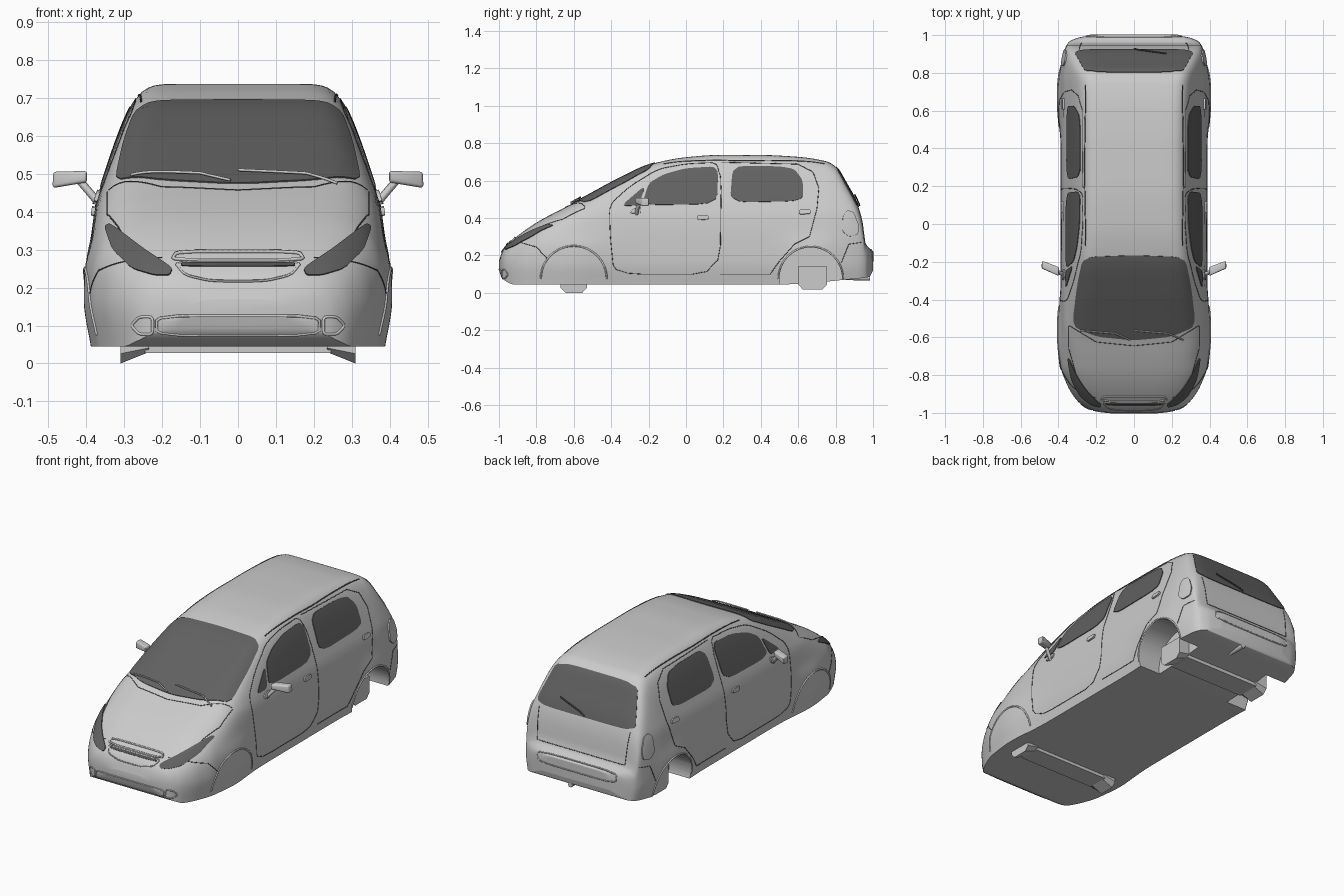
import bpy, bmesh, math
from mathutils import Vector
from mathutils.bvhtree import BVHTree

if "Cube" in bpy.data.objects:
    bpy.data.objects.remove(bpy.data.objects["Cube"])


def material(name, v):
    m = bpy.data.materials.new(name)
    m.diffuse_color = (v, v, v, 1)
    m.use_nodes = True
    m.node_tree.nodes["Principled BSDF"].inputs["Base Color"].default_value = m.diffuse_color
    return m


GLASS = material("dark_glass", 0.12)
DARK = material("dark_trim", 0.08)


def finish(name, bm, mat=None, angle=35):
    bmesh.ops.recalc_face_normals(bm, faces=bm.faces)
    me = bpy.data.meshes.new(name)
    bm.to_mesh(me)
    bm.free()
    ob = bpy.data.objects.new(name, me)
    bpy.context.collection.objects.link(ob)
    if mat:
        me.materials.append(mat)
    smooth(ob, angle)
    return ob


def smooth(ob, angle=35):
    bpy.ops.object.select_all(action='DESELECT')
    ob.select_set(True)
    bpy.context.view_layer.objects.active = ob
    bpy.ops.object.shade_smooth_by_angle(angle=math.radians(angle))


def curve(pts):
    """Monotone cubic through (position, value) points."""
    d = [(b[1] - a[1]) / (b[0] - a[0]) for a, b in zip(pts, pts[1:])]
    m = [d[0]] + [2 * a * b / (a + b) if a * b > 0 else 0 for a, b in zip(d, d[1:])] + [d[-1]]

    def f(x):
        x = min(max(x, pts[0][0]), pts[-1][0])
        i = next((k for k in range(len(d)) if x <= pts[k + 1][0]), len(d) - 1)
        (x0, a), (x1, b) = pts[i], pts[i + 1]
        h = x1 - x0
        t = (x - x0) / h
        return (a * (1 + 2 * t) * (1 - t) ** 2 + b * t * t * (3 - 2 * t)
                + h * m[i] * t * (1 - t) ** 2 + h * m[i + 1] * t * t * (t - 1))
    return f


# Body: centreline top, underside, plan width, side section, corner squareness
top = curve([(-1, .17), (-.985, .215), (-.97, .24), (-.9, .305), (-.8, .375), (-.7, .43), (-.62, .47),
             (-.5, .535), (-.35, .615), (-.18, .69), (0, .725), (.2, .738), (.4, .737), (.6, .727),
             (.75, .703), (.8, .675), (.86, .58), (.92, .465), (.945, .37), (.957, .27), (.975, .245), (1, .22)])
low = curve([(-1, .13), (-.985, .085), (-.96, .06), (-.92, .045), (.5, .045), (.9, .075), (.98, .085), (1, .12)])
plan = curve([(-1, .12), (-.99, .2), (-.97, .26), (-.93, .308), (-.85, .355), (-.75, .384), (-.6, .388),
              (.75, .388), (.85, .38), (.92, .367), (.96, .348), (.985, .3), (1, .22)])
side = curve([(.04, .95), (.17, 1), (.3, .995), (.42, .965), (.46, .935), (.68, .75), (.74, .70)])
square = curve([(-1, 4), (-.75, 5), (-.5, 8), (-.1, 12), (.8, 12), (1, 8)])


def section(y):
    half, n, lo, hi = [], square(y), low(y), top(y)
    for u, v in [(1, i / 22) for i in range(22)] + [(1 - i / 16, 1) for i in range(17)]:
        r = (u ** n + v ** n) ** (1 / n)
        z = lo + (hi - lo) * v / r
        flare = .019 * (math.exp(-((y + .58) / .16) ** 2) + math.exp(-((y - .67) / .15) ** 2))
        flare *= 1 / (1 + math.exp((z - .29) / .02))
        half.append((u / r * (plan(y) * side(z) + flare), y, z))
    return half + [(-x, y, z) for x, y, z in half[-2::-1]]


bm = bmesh.new()
N = 140
rings = [[bm.verts.new(p) for p in section(math.sin(math.pi * (i / N - .5)))] for i in range(N + 1)]
for a, b in zip(rings, rings[1:]):
    for i in range(len(a)):
        j = (i + 1) % len(a)
        bm.faces.new((a[i], a[j], b[j], b[i]))
bm.faces.new(rings[0])
bm.faces.new(rings[-1][::-1])
bmesh.ops.recalc_face_normals(bm, faces=bm.faces)
TREE = BVHTree.FromBMesh(bm)
body = finish("body", bm)

# Wheel arch cut-outs
WHEELS = [("front", -.6, .172), ("rear", .667, .168)]
for name, y, r in WHEELS:
    for s in (-1, 1):
        c = bmesh.new()
        bmesh.ops.create_cone(c, cap_ends=True, segments=48, radius1=r, radius2=r, depth=.36)
        for v in c.verts:
            v.co = (s * .42 + v.co.z, y + v.co.x, .075 + v.co.y)
        cut = finish("arch_cutter", c)
        cut.hide_render = True
        mod = body.modifiers.new("arch", 'BOOLEAN')
        mod.operation, mod.solver, mod.object = 'DIFFERENCE', 'EXACT', cut
        bpy.context.view_layer.objects.active = body
        bpy.ops.object.modifier_apply(modifier=mod.name)
        bpy.data.objects.remove(cut)
smooth(body)

VIEWS = {"right": lambda a, b: ((2, a, b), (-1, 0, 0)), "left": lambda a, b: ((-2, a, b), (1, 0, 0)),
         "front": lambda a, b: ((a, -2, b), (0, 1, 0)), "rear": lambda a, b: ((a, 2, b), (0, -1, 0)),
         "top": lambda a, b: ((a, b, 2), (0, 0, -1))}


def project(view, p, off):
    """Drop a 2D point onto the body from one side."""
    o, d = map(Vector, VIEWS[view](*p))
    co, n, _, _ = TREE.ray_cast(o, d)
    if co is None:
        co, n, _, _ = TREE.find_nearest(o + d * 1.5)
    return co + (n if n.dot(d) < 0 else -n) * off


def dense(pts, closed=True, rounds=2, step=.015):
    for _ in range(rounds if closed else 0):
        pts = [(a[0] + (b[0] - a[0]) * t, a[1] + (b[1] - a[1]) * t)
               for a, b in zip(pts, pts[1:] + pts[:1]) for t in (.15, .85)]
    out = []
    for a, b in zip(pts, pts[1:] + pts[:1] if closed else pts[1:]):
        k = max(1, int(math.dist(a, b) / step))
        out += [(a[0] + (b[0] - a[0]) * i / k, a[1] + (b[1] - a[1]) * i / k) for i in range(k)]
    return out if closed else out + [pts[-1]]


def panel(name, view, outline, mat=None, off=.004):
    """Thin plate that follows the body surface."""
    pts = dense(outline)
    cx, cy = (sum(p[i] for p in pts) / len(pts) for i in (0, 1))
    bm = bmesh.new()
    rows = []
    for k, o in [(1, -.004)] + [(1 - i / 12, off) for i in range(12)]:
        rows.append([bm.verts.new(project(view, (cx + (x - cx) * k, cy + (y - cy) * k), o)) for x, y in pts])
    mid = bm.verts.new(project(view, (cx, cy), off))
    n = len(pts)
    for a, b in zip(rows, rows[1:]):
        for i in range(n):
            bm.faces.new((a[i], a[(i + 1) % n], b[(i + 1) % n], b[i]))
    for i in range(n):
        bm.faces.new((rows[-1][i], rows[-1][(i + 1) % n], mid))
    return finish(name, bm, mat)


def tube(name, pts, r, mat=None, closed=False):
    cu = bpy.data.curves.new(name, 'CURVE')
    cu.dimensions, cu.bevel_depth, cu.bevel_resolution, cu.use_fill_caps = '3D', r, 1, True
    sp = cu.splines.new('POLY')
    sp.points.add(len(pts) - 1)
    for q, p in zip(sp.points, pts):
        q.co = (*p, 1)
    sp.use_cyclic_u = closed
    if mat:
        cu.materials.append(mat)
    ob = bpy.data.objects.new(name, cu)
    bpy.context.collection.objects.link(ob)


def seam(name, view, pts, closed=False, r=.002, mat=DARK, off=0):
    tube(name, [project(view, p, off) for p in dense(pts, closed)], r, mat, closed)


def prism(name, verts, faces, bevel=0, mat=None):
    bm = bmesh.new()
    vs = [bm.verts.new(v) for v in verts]
    for f in faces:
        bm.faces.new([vs[i] for i in f])
    if bevel:
        bmesh.ops.bevel(bm, geom=bm.edges[:], offset=bevel, segments=3, affect='EDGES', profile=.5)
    finish(name, bm, mat)


BOX = [(0, 1, 2, 3), (4, 5, 6, 7), (0, 1, 5, 4), (1, 2, 6, 5), (2, 3, 7, 6), (3, 0, 4, 7)]

# Windscreen, rear window, front and rear details
panel("windscreen", "top", [(-.268, -.175), (0, -.165), (.268, -.175), (.30, -.33), (.325, -.54),
                            (.2, -.595), (0, -.615), (-.2, -.595), (-.325, -.54), (-.30, -.33)], GLASS)
panel("rear_window", "rear", [(-.255, .672), (.255, .672), (.29, .56), (.315, .475), (.25, .458),
                              (-.25, .458), (-.315, .475), (-.29, .56)], GLASS)
panel("grille", "front", [(-.17, .268), (.17, .268), (.14, .235), (.07, .219), (-.07, .219), (-.14, .235)])
panel("grille_slot", "front", [(-.15, .253), (.15, .253), (.15, .263), (-.15, .263)], DARK, .007)
seam("grille_rim", "front", [(-.17, .268), (.17, .268), (.14, .232), (.07, .216), (-.07, .216), (-.14, .232)],
     True, .003, None, .003)
seam("bonnet_trim", "front", [(-.175, .272), (.175, .272), (.16, .294), (-.16, .294)], True, .005, None, .002)
panel("lower_intake", "front", [(-.21, .077), (.21, .077), (.21, .123), (-.21, .123)], None, .002)
seam("intake_rim", "front", [(-.215, .074), (.215, .074), (.215, .126), (-.215, .126)], True, .004, None)
panel("plate_recess", "rear", [(-.25, .175), (.25, .175), (.25, .225), (-.25, .225)], None, .002)
seam("rear_bumper_rim", "rear", [(-.25, .172), (.25, .172), (.25, .23), (-.25, .23)], True, .004, None)
seam("tailgate_seam", "rear", [(-.29, .45), (-.28, .27), (.28, .27), (.29, .45)])
seam("bonnet_rear_seam", "top", [(-.34, -.54), (-.2, -.625), (0, -.645), (.2, -.625), (.34, -.54)])
seam("rear_wiper", "rear", [(0, .465), (.03, .48), (.17, .52)], False, .004, DARK, .009)
for i, x in enumerate((-.02, .26)):
    seam(f"wiper_{i}", "top", [(x, -.61), (x - .08, -.575), (x - .26, -.56)], False, .004, None, .01)

# Parts on both sides
for s, view in ((1, "right"), (-1, "left")):
    panel(view + "_front_window", view, [(-.235, .468), (.165, .475), (.173, .675), (0, .665),
                                         (-.12, .632), (-.2, .585)], GLASS)
    panel(view + "_quarter_window", view, [(-.345, .465), (-.252, .466), (-.217, .575)], GLASS)
    panel(view + "_rear_window", view, [(.235, .483), (.625, .49), (.625, .6), (.58, .66), (.5, .675),
                                        (.25, .677)], GLASS)
    panel(view + "_tail_lamp", view, [(.835, .33), (.838, .41), (.86, .44), (.895, .43), (.922, .36),
                                      (.918, .31), (.87, .30)], None, .008)
    panel(view + "_headlamp", "front", [(s * x, z) for x, z in [
        (.18, .232), (.172, .25), (.25, .302), (.335, .368), (.35, .36), (.33, .30), (.28, .25), (.22, .232)]],
        GLASS, .005)
    seam(view + "_fog_lamp_rim", "front", [(s * x, z) for x, z in [
        (.225, .077), (.26, .077), (.282, .1), (.26, .123), (.225, .123)]], True, .004, None)
    seam(view + "_front_door_seam", view, [(-.385, .1), (-.405, .3), (-.41, .47), (-.3, .57), (-.15, .662),
                                           (0, .69), (.19, .698), (.182, .1)], True)
    seam(view + "_rear_door_seam", view, [(.182, .1), (.45, .1), (.5, .17), (.58, .26), (.66, .3), (.7, .45),
                                          (.71, .56), (.68, .645), (.6, .688), (.19, .698)])
    seam(view + "_bumper_seam", view, [(-.92, .28), (-.8, .245), (-.74, .18)])
    seam(view + "_rear_bumper_seam", view, [(.83, .16), (.87, .26), (.94, .27)])
    seam(view + "_bonnet_seam", "top", [(s * .3, -.82), (s * .345, -.66), (s * .345, -.54)])
    seam(view + "_roof_seam", "top", [(s * .255, -.12), (s * .262, .3), (s * .255, .74)], False, .003)
    for n, y, z in (("front", .09, .4), ("rear", .635, .43)):
        panel(f"{view}_{n}_handle", view, [(y - .03, z - .012), (y + .03, z - .008), (y + .03, z + .014),
                                           (y - .03, z + .014)], None, .01)
    # Arch lips and hub blocks
    for n, y, r in WHEELS:
        arc = [(y + (r + .004) * math.cos(a), .075 + (r + .004) * math.sin(a))
               for a in [math.pi * i / 24 for i in range(25)]]
        seam(f"{view}_{n}_arch_lip", view, arc, False, .005, None)
    for n, y0, y1, z0, z1 in (("front", -.67, -.53, 0, .087), ("rear", .6, .755, .018, .14)):
        c, z2 = .025, z0 + .026
        out = [(y0 + c, z0), (y1 - c, z0), (y1, z2), (y1, z1), (y0, z1), (y0, z2)]
        inn = [(y0 + c, z0 + .03), (y1 - c, z0 + .03), (y1, z2 + .015), (y1, z1), (y0, z1), (y0, z2 + .015)]
        prism(f"{view}_{n}_hub_block", [(s * .31, *p) for p in out] + [(s * .235, *p) for p in inn],
              [range(6), range(6, 12)] + [(i, (i + 1) % 6, 6 + (i + 1) % 6, 6 + i) for i in range(6)])
    # Door mirror: housing, stalk and foot
    prism(view + "_mirror", [(s * x, y, z) for x, y, z in [
        (.398, -.275, .478), (.398, -.228, .478), (.398, -.228, .508), (.398, -.275, .508),
        (.49, -.235, .463), (.488, -.195, .463), (.485, -.195, .506), (.488, -.235, .506)]], BOX, .008)
    tube(view + "_mirror_stalk", [(s * .365, -.265, .42), (s * .39, -.26, .45), (s * .42, -.245, .485)], .011)
    panel(view + "_mirror_foot", view, [(-.3, .425), (-.24, .425), (-.24, .458), (-.28, .45)], None, .008)

# Axle plates and exhaust
for n, y0, y1, z0 in (("front", -.66, -.54, .027), ("rear", .61, .745, .04)):
    prism(n + "_axle_plate", [(x, y, z) for z in (z0, z0 + .04)
                              for x, y in ((-.245, y0), (.245, y0), (.245, y1), (-.245, y1))], BOX)
tube("exhaust", [(.05, .82, .085), (.05, .9, .08), (.05, .985, .08)], .015)
